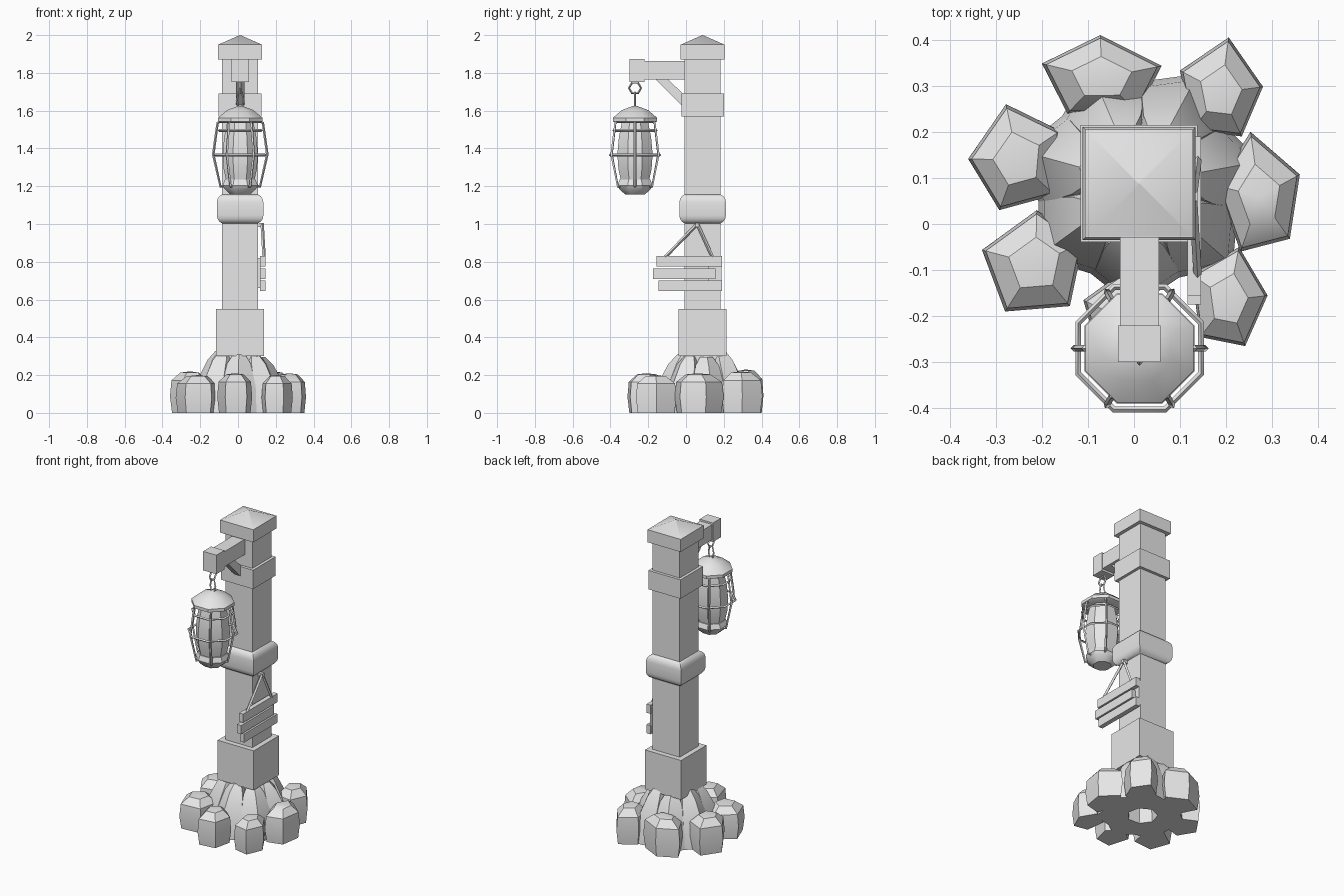
import bpy, bmesh, math, random
from mathutils import Vector

random.seed(4)
default_cube = bpy.data.objects.get("Cube")
if default_cube:
    bpy.data.objects.remove(default_cube, do_unlink=True)

grey = bpy.data.materials.new("plain_grey")
grey.use_nodes = True
grey.diffuse_color = (0.8, 0.8, 0.8, 1)
grey.node_tree.nodes["Principled BSDF"].inputs["Base Color"].default_value = grey.diffuse_color
parts = []


def add_part(name, mesh):
    mesh.materials.clear()
    mesh.materials.append(grey)
    obj = bpy.data.objects.new(name, mesh)
    bpy.context.collection.objects.link(obj)
    parts.append(obj)
    return obj


def finish(name, bm):
    bmesh.ops.recalc_face_normals(bm, faces=bm.faces)
    mesh = bpy.data.meshes.new(name)
    bm.to_mesh(mesh)
    bm.free()
    return add_part(name, mesh)


def box(name, xs, ys, zs, round_by=0):
    """Box between pairs of limits, with optional rounded level edges."""
    bm = bmesh.new()
    bmesh.ops.create_cube(bm, size=1)
    for v in bm.verts:
        v.co = [lim[0] if c < 0 else lim[1] for c, lim in zip(v.co, (xs, ys, zs))]
    if round_by:
        level = [e for e in bm.edges if abs(e.verts[0].co.z - e.verts[1].co.z) < 0.001]
        bmesh.ops.bevel(bm, geom=level, offset=round_by, segments=4, profile=0.5, affect='EDGES')
    return finish(name, bm)


def square(name, half, zs, round_by=0):
    """Square block around the axis of the post."""
    cx, cy = POST
    return box(name, (cx - half, cx + half), (cy - half, cy + half), zs, round_by)


def lathe(name, profile, sides, centre):
    """Closed solid with a regular polygon at each (radius, height)."""
    bm = bmesh.new()
    rings = []
    for r, z in profile:
        angles = [math.tau * (i + 0.5) / sides for i in range(sides)]
        rings.append([bm.verts.new((centre[0] + r * math.cos(a),
                                    centre[1] + r * math.sin(a), z)) for a in angles])
    for low, high in zip(rings, rings[1:]):
        for i in range(sides):
            j = (i + 1) % sides
            bm.faces.new((low[i], low[j], high[j], high[i]))
    bm.faces.new(rings[0])
    bm.faces.new(rings[-1])
    return finish(name, bm)


def tube(name, points, radius, closed=False):
    curve = bpy.data.curves.new(name, 'CURVE')
    curve.dimensions = '3D'
    curve.bevel_depth = radius
    curve.bevel_resolution = 0
    curve.use_fill_caps = True
    spline = curve.splines.new('POLY')
    spline.points.add(len(points) - 1)
    for p, co in zip(spline.points, points):
        p.co = (*co, 1)
    spline.use_cyclic_u = closed
    temp = bpy.data.objects.new(name + "_path", curve)
    bpy.context.collection.objects.link(temp)
    mesh = bpy.data.meshes.new_from_object(temp.evaluated_get(bpy.context.evaluated_depsgraph_get()))
    bpy.data.objects.remove(temp, do_unlink=True)
    return add_part(name, mesh)


def hull(name, points):
    bm = bmesh.new()
    for p in points:
        bm.verts.new(p)
    result = bmesh.ops.convex_hull(bm, input=bm.verts)
    loose = set(result["geom_interior"]) | set(result["geom_unused"])
    bmesh.ops.delete(bm, geom=[v for v in loose if isinstance(v, bmesh.types.BMVert)], context='VERTS')
    return finish(name, bm)


def boulder(name, xs, ys, height, turn):
    """Five-sided domed stone filling the given footprint."""
    angles = [math.radians(turn + 72 * i + random.uniform(-8, 8)) for i in range(5)]
    ring = [Vector((math.cos(a), math.sin(a))) for a in angles]
    for axis, (low, high) in enumerate((xs, ys)):
        values = [p[axis] for p in ring]
        span = max(values) - min(values)
        base = min(values)
        for p in ring:
            p[axis] = low + (p[axis] - base) / span * (high - low)
    mid = sum(ring, Vector((0, 0))) / len(ring)
    points = []
    for scale, level in ((0.9, 0), (1, 0.4), (0.93, 0.78), (0.5, 0.97)):
        points += [(*(mid + (p - mid) * scale), height * level) for p in ring]
    points.append((*mid, height))
    return hull(name, points)


# Post, collars and cap
POST = (0.011, 0.088)
square("post_shaft", 0.095, (0.2, 1.88))
square("post_plinth", 0.127, (0.3, 0.55))
square("rounded_collar", 0.123, (1.0, 1.16), 0.045)
square("upper_collar", 0.113, (1.57, 1.69))
square("post_cap", 0.117, (1.87, 1.95))
lathe("cap_roof", [(0.117 * math.sqrt(2), 1.949), (0.002, 2.0)], 4, POST)

# Bracket arm with a slanting brace
box("bracket_arm", (-0.03, 0.054), (-0.23, 0.02), (1.765, 1.862))
box("bracket_end", (-0.035, 0.058), (-0.3, -0.22), (1.752, 1.873))
brace_side = [(-0.165, 1.77), (-0.1, 1.77), (0.0, 1.675), (0.0, 1.605)]
hull("bracket_brace", [(x, y, z) for x in (-0.01, 0.034) for y, z in brace_side])

# Lantern chain
LAMP = (0.012, -0.27)
hexagon = [math.tau * i / 6 for i in range(6)]
tube("chain_ring", [(LAMP[0], LAMP[1] + 0.032 * math.cos(a), 1.72 + 0.032 * math.sin(a))
                    for a in hexagon], 0.006, True)
tube("chain_link", [(LAMP[0] + 0.018 * math.cos(a), LAMP[1], 1.655 + 0.048 * math.sin(a))
                    for a in hexagon], 0.006, True)

# Lantern body
lathe("lantern_roof", [(0.11, 1.535), (0.127, 1.543), (0.127, 1.562), (0.075, 1.603), (0.012, 1.625)], 8, LAMP)
lathe("lantern_glass", [(0.075, 1.54), (0.092, 1.46), (0.101, 1.37), (0.095, 1.29), (0.078, 1.22)], 8, LAMP)
lathe("lantern_base", [(0.055, 1.155), (0.09, 1.185), (0.1, 1.205), (0.088, 1.235)], 8, LAMP)

# Lantern cage
for a in hexagon:
    tube("cage_bar", [(LAMP[0] + r * math.cos(a), LAMP[1] + r * math.sin(a), z)
                      for r, z in ((0.1, 1.545), (0.12, 1.535), (0.143, 1.368), (0.105, 1.2), (0.085, 1.2))], 0.007)
octagon = [math.tau * (i + 0.5) / 8 for i in range(8)]
for r, z in ((0.144, 1.365), (0.122, 1.495)):
    tube("cage_hoop", [(LAMP[0] + r * math.cos(a), LAMP[1] + r * math.sin(a), z)
                       for a in octagon], 0.007, True)

# Hanging plank sign on the left side of the post
thick = (0.116, 0.145)
box("sign_plank_top", thick, (-0.155, 0.19), (0.775, 0.83))
box("sign_plank_middle", thick, (-0.175, 0.155), (0.71, 0.765))
box("sign_plank_bottom", thick, (-0.145, 0.19), (0.645, 0.7))
box("sign_back_batten", (0.106, 0.12), (0.12, 0.188), (0.66, 0.82))
for y in (-0.11, 0.14):
    tube("sign_cord", [(0.128, 0.06, 1.0), (0.138, y, 0.825)], 0.009)
box("sign_peg", (0.1, 0.138), (0.05, 0.07), (0.985, 1.005))

# Outer ring of boulders
for xs, ys, height, turn in (
        ((-0.2, 0.06), (0.24, 0.41), 0.23, 95),
        ((0.1, 0.28), (0.19, 0.405), 0.22, 80),
        ((-0.36, -0.16), (0.03, 0.26), 0.22, 180),
        ((0.18, 0.36), (-0.06, 0.2), 0.21, 95),
        ((-0.33, -0.11), (-0.19, 0.03), 0.2, 90),
        ((0.125, 0.29), (-0.265, -0.05), 0.2, 80),
        ((-0.11, 0.075), (-0.31, -0.1), 0.21, 90)):
    boulder("outer_boulder", xs, ys, height, turn)

# Inner stones leaning against the plinth
for i in range(7):
    a = math.tau * (i + 0.2) / 7
    out = Vector((math.cos(a), math.sin(a)))
    height = random.uniform(0.28, 0.335)
    points = []
    for reach, r, level in ((0.165, 0.105, 0), (0.155, 0.1, 0.4), (0.115, 0.065, 0.85), (0.1, 0.035, 1)):
        mid = Vector(POST) + out * reach
        points += [(mid.x + r * math.cos(a + b), mid.y + r * math.sin(a + b), height * level)
                   for b in (math.tau * k / 5 for k in range(5))]
    hull("inner_stone", points)

# Smooth shading with sharp edges kept
bpy.ops.object.select_all(action='DESELECT')
for obj in parts:
    obj.select_set(True)
bpy.context.view_layer.objects.active = parts[0]
bpy.ops.object.shade_smooth_by_angle(angle=math.radians(35))
